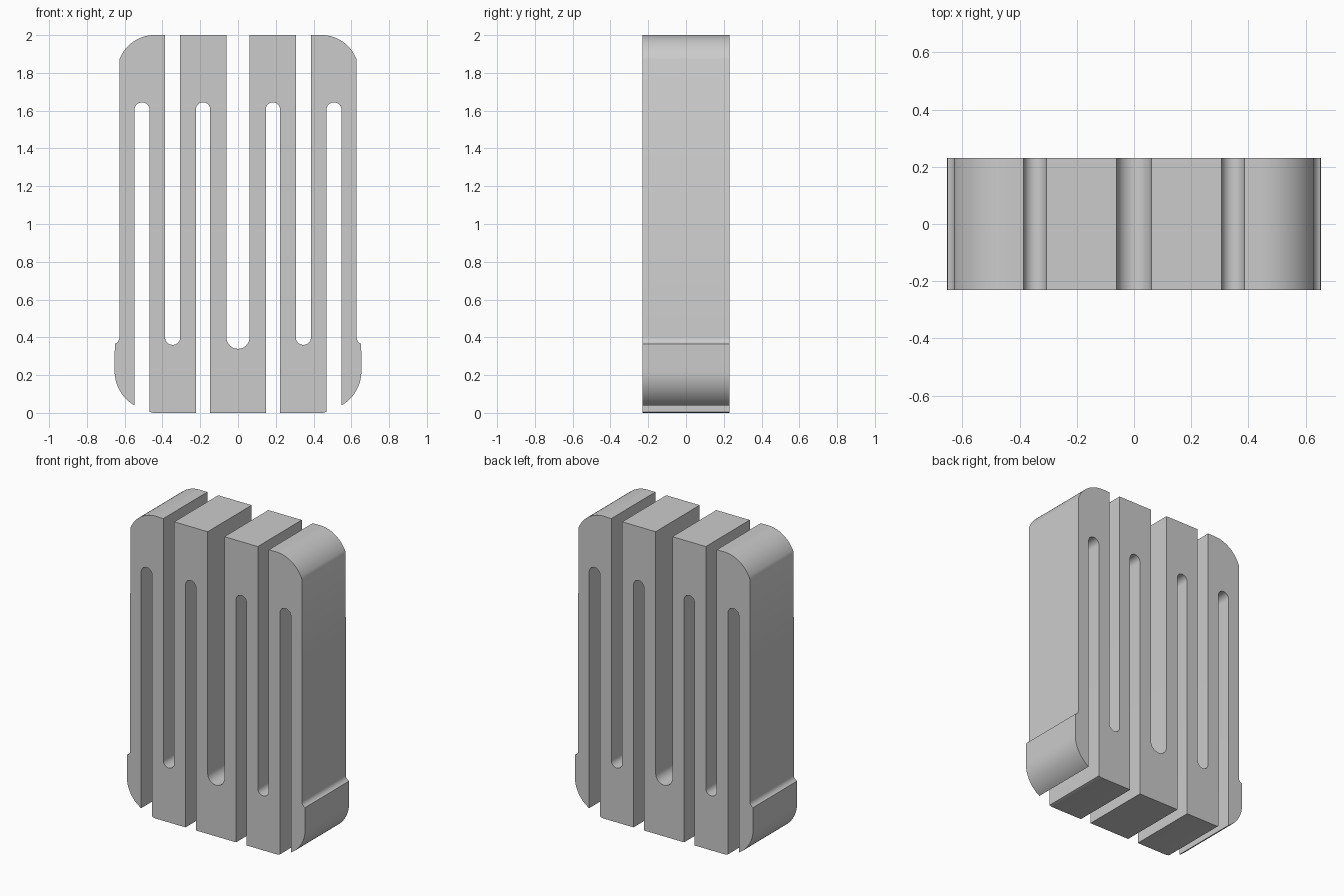
import bpy, bmesh
from math import cos, sin, radians

if "Cube" in bpy.data.objects:
    bpy.data.objects.remove(bpy.data.objects["Cube"])

DEPTH = 0.46


def arc(cx, cz, r, a0, a1, n=14):
    """Points along an arc in the xz plane, angles in degrees."""
    return [(cx + r * cos(radians(a0 + (a1 - a0) * i / n)),
             cz + r * sin(radians(a0 + (a1 - a0) * i / n))) for i in range(n + 1)]


def slot_end(x0, x1, z, sweep):
    """Rounded slot end from x0 to x1; sweep 180 cups downward, -180 arches upward."""
    r = abs(x1 - x0) / 2
    start = 180 if x0 < x1 else 0
    return arc((x0 + x1) / 2, z, r, start, start + sweep)


# Right half of the serpentine profile, from centre slot to centre foot
half = arc(0, 0.40, 0.061, 270, 360, 8)
half += [(0.061, 2), (0.306, 2)]
half += slot_end(0.306, 0.386, 0.40, 180)          # inner top slot
half += [(0.386, 2)]
half += arc(0.44, 1.80, 0.2009, 90, 20.7)          # rounded shoulder
half += arc(0.665, 0.40, 0.037, 180, 250, 8)       # small step above the foot
half += arc(0.4462, 0.22, 0.2068, 0, -60.5)        # rounded foot
half += slot_end(0.548, 0.468, 1.604, 180)         # outer bottom slot
half += [(0.468, 0.006), (0.45, 0), (0.223, 0)]
half += slot_end(0.223, 0.147, 1.606, 180)         # inner bottom slot
half += [(0.147, 0)]

# Mirror the half and extrude it through the depth
outline = half + [(-x, z) for x, z in reversed(half[1:])]
bm = bmesh.new()
face = bm.faces.new([bm.verts.new((x, -DEPTH / 2, z)) for x, z in outline])
ext = bmesh.ops.extrude_face_region(bm, geom=[face], use_keep_orig=True)
moved = [v for v in ext["geom"] if isinstance(v, bmesh.types.BMVert)]
bmesh.ops.translate(bm, verts=moved, vec=(0, DEPTH, 0))
bmesh.ops.recalc_face_normals(bm, faces=bm.faces)

mesh = bpy.data.meshes.new("serpentine_block")
bm.to_mesh(mesh)
bm.free()
block = bpy.data.objects.new("serpentine_block", mesh)
bpy.context.collection.objects.link(block)

# Smooth the curved walls, keep edges crisp
bpy.context.view_layer.objects.active = block
block.select_set(True)
bpy.ops.object.shade_smooth_by_angle(angle=radians(30))
